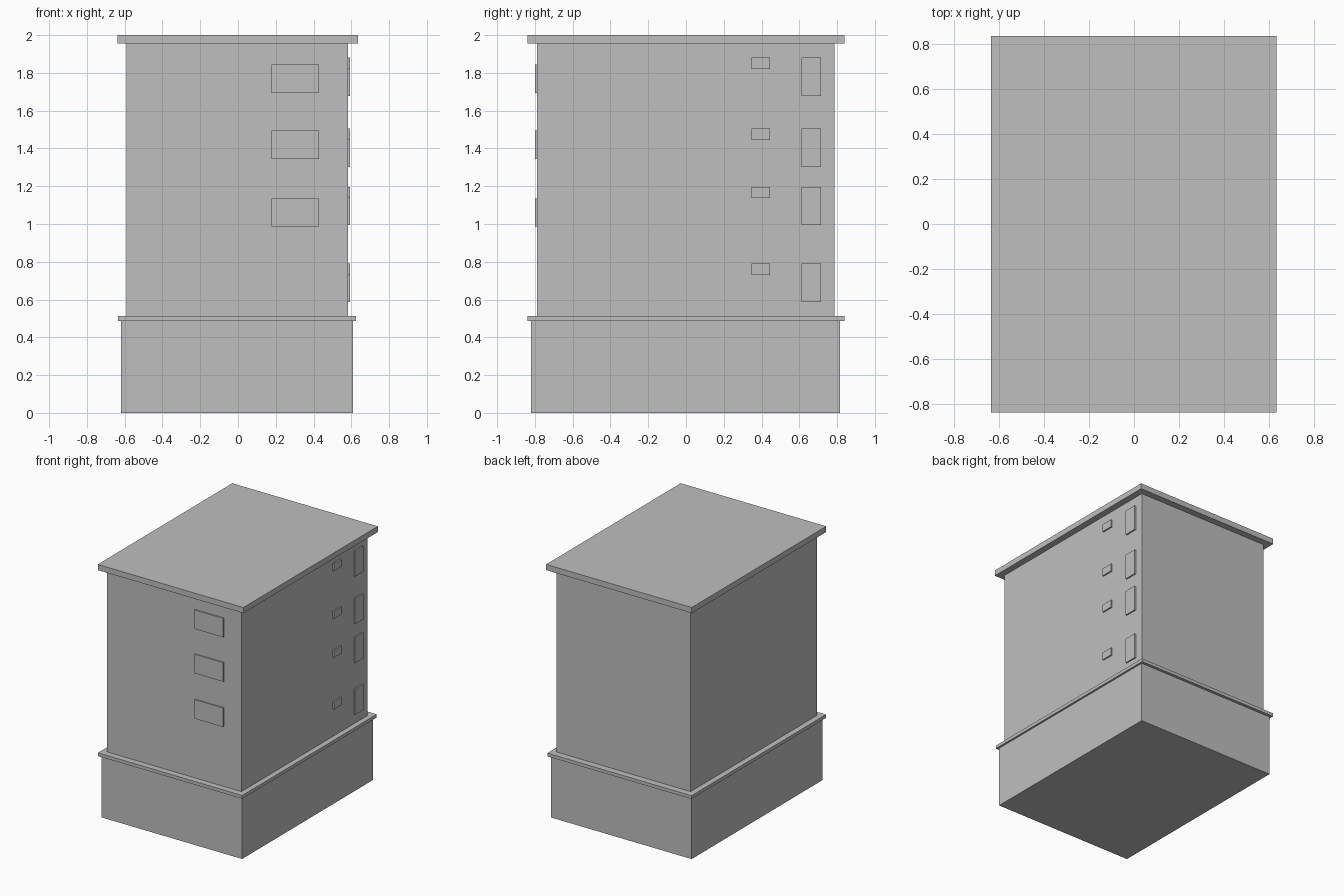
import bpy

default = bpy.data.objects.get("Cube")
if default:
    bpy.data.objects.remove(default, do_unlink=True)

# One plain grey for the whole building
grey = bpy.data.materials.new("plain grey")
grey.use_nodes = True
colour = (0.52, 0.52, 0.52, 1)
grey.diffuse_color = colour
grey.node_tree.nodes["Principled BSDF"].inputs["Base Color"].default_value = colour


def box(name, x, y, z):
    """Add a box spanning the given (low, high) ranges."""
    bpy.ops.mesh.primitive_cube_add(size=1, location=[sum(r) / 2 for r in (x, y, z)])
    obj = bpy.context.object
    obj.name = name
    obj.scale = [r[1] - r[0] for r in (x, y, z)]
    bpy.ops.object.transform_apply(location=False, rotation=False, scale=True)
    obj.data.materials.append(grey)
    return obj


# Stacked body of the building
box("ground_floor", (-0.62, 0.61), (-0.82, 0.815), (0, 0.49))
box("ledge", (-0.635, 0.625), (-0.84, 0.838), (0.487, 0.513))
box("upper_walls", (-0.59, 0.583), (-0.79, 0.785), (0.51, 1.96))
box("roof_slab", (-0.637, 0.635), (-0.84, 0.838), (1.955, 2))

# Wide windows on the front
for i, top in enumerate((1.136, 1.494, 1.844)):
    box(f"front_window_{i + 1}", (0.178, 0.43), (-0.80, -0.78), (top - 0.15, top))

# Tall and small windows on the left side, tops aligned per floor
for i, top in enumerate((0.79, 1.197, 1.505, 1.881)):
    box(f"tall_side_window_{i + 1}", (0.57, 0.594), (0.612, 0.715), (top - 0.203, top))
    box(f"small_side_window_{i + 1}", (0.57, 0.594), (0.347, 0.445), (top - 0.06, top))
